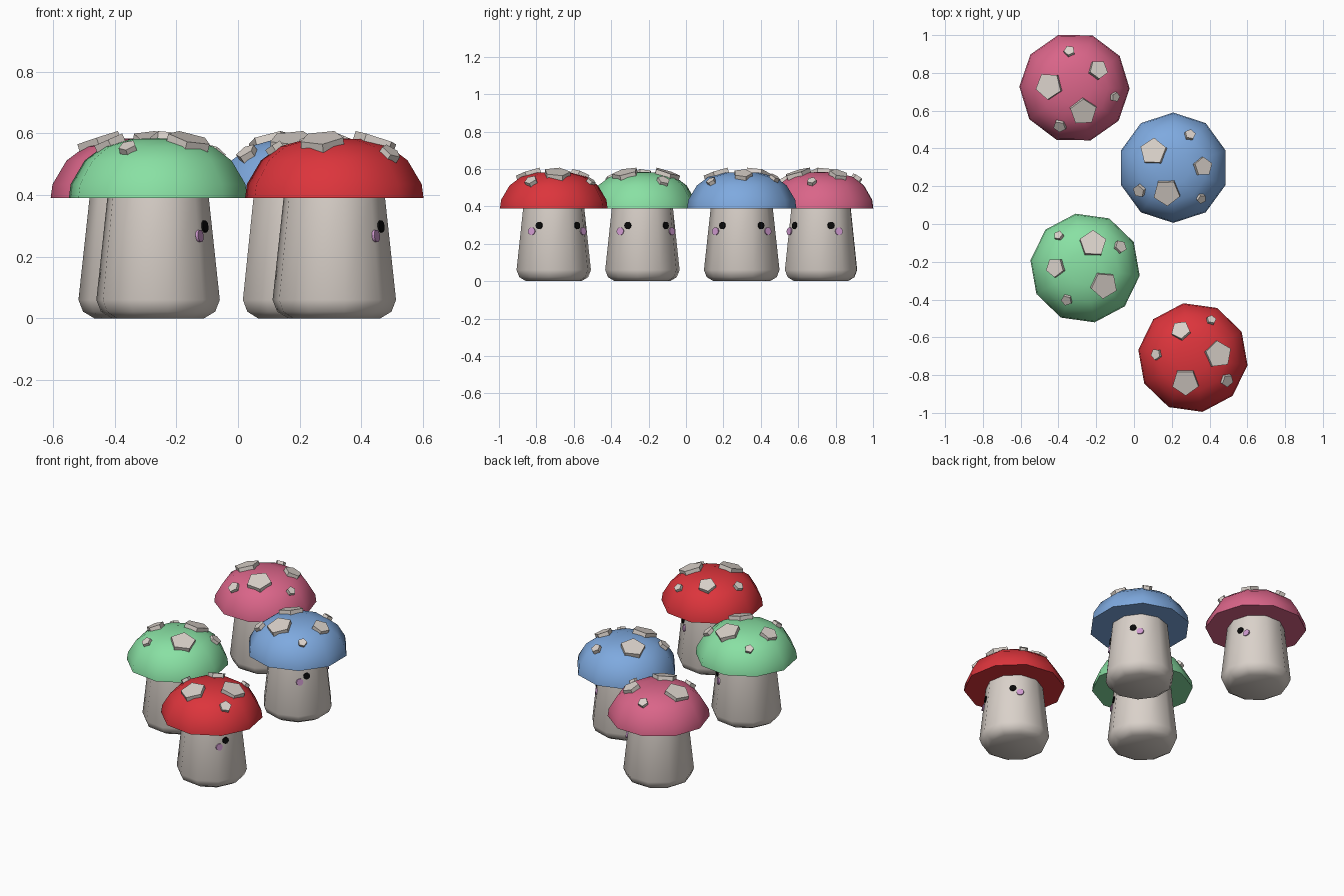
import bpy, bmesh, math
from mathutils import Matrix, Vector

if "Cube" in bpy.data.objects:
    bpy.data.objects.remove(bpy.data.objects["Cube"])


def material(name, rgb):
    m = bpy.data.materials.new(name)
    m.diffuse_color = (*rgb, 1)
    m.use_nodes = True
    m.node_tree.nodes["Principled BSDF"].inputs["Base Color"].default_value = m.diffuse_color
    return m


CREAM = material("cream", (0.70, 0.64, 0.59))
BLACK = material("black", (0.003, 0.003, 0.003))
LILAC = material("lilac", (0.62, 0.32, 0.62))

SIDES = 10
STEM = [(0.15, 0.0), (0.187, 0.022), (0.202, 0.06), (0.165, 0.40)]
CAP = [(0.292, 0.39), (0.286, 0.435), (0.24, 0.512), (0.18, 0.557), (0.09, 0.581)]

# cap spots: angle, distance from axis, radius, tilt (degrees)
SPOTS = [(72, 0.133, 0.073, 18), (129, 0.215, 0.026, 38), (179, 0.154, 0.052, 24),
         (240, 0.190, 0.030, 33), (318, 0.133, 0.073, 18), (391, 0.212, 0.035, 38)]


def finish(name, bm, mat, world, angle=40):
    bmesh.ops.recalc_face_normals(bm, faces=bm.faces[:])
    me = bpy.data.meshes.new(name)
    bm.to_mesh(me)
    bm.free()
    me.materials.append(mat)
    ob = bpy.data.objects.new(name, me)
    bpy.context.collection.objects.link(ob)
    ob.matrix_world = world
    bpy.ops.object.select_all(action='DESELECT')
    ob.select_set(True)
    bpy.context.view_layer.objects.active = ob
    bpy.ops.object.shade_smooth_by_angle(angle=math.radians(angle))


def lathe(name, profile, mat, world, crown=None):
    """Ten-sided turned solid; crown is the height of an optional middle top point."""
    bm = bmesh.new()
    rings = []
    for r, z in profile:
        rings.append([bm.verts.new((r * math.cos(math.radians(18 + 36 * i)),
                                    r * math.sin(math.radians(18 + 36 * i)), z))
                      for i in range(SIDES)])
    for a, b in zip(rings, rings[1:]):
        for i in range(SIDES):
            j = (i + 1) % SIDES
            bm.faces.new((a[i], a[j], b[j], b[i]))
    bm.faces.new(rings[0])
    if crown is None:
        bm.faces.new(rings[-1])
    else:
        top = bm.verts.new((0, 0, crown))
        for i in range(SIDES):
            bm.faces.new((rings[-1][i], rings[-1][(i + 1) % SIDES], top))
    finish(name, bm, mat, world, 50)


def disc(name, sides, radius, depth, mat, world):
    bm = bmesh.new()
    bmesh.ops.create_cone(bm, cap_ends=True, segments=sides, radius1=radius,
                          radius2=radius, depth=depth)
    finish(name, bm, mat, world)


def rot(deg, axis):
    return Matrix.Rotation(math.radians(deg), 4, axis)


def cap_height(r):
    r /= 0.975                      # flat sides sit inside the ring corners
    pts = CAP + [(0, 0.584)]
    for (r1, z1), (r2, z2) in zip(pts, pts[1:]):
        if r2 <= r <= r1:
            return z1 + (z2 - z1) * (r1 - r) / (r1 - r2)
    return 0.39


def mushroom(colour, rgb, x, y, yaw, spot_turn):
    place = Matrix.Translation((x, y, 0))
    body = place @ rot(yaw, 'Z')
    lathe(colour + "_stem", STEM, CREAM, body)
    lathe(colour + "_cap", CAP, material(colour, rgb), body, 0.584)

    # five-sided spots lying on the cap
    for n, (ang, r, size, tilt) in enumerate(SPOTS):
        m = (place @ rot(ang + spot_turn, 'Z') @ Matrix.Translation((r, 0, cap_height(r)))
             @ rot(tilt, 'Y'))
        disc(f"{colour}_spot_{n + 1}", 5, size, 0.036, CREAM, m)

    # eyes and cheeks on the two stem sides either side of the front
    for side, s in (("right", -1), ("left", 1)):
        for part, t, z, size, mat in (("eye", 0.004, 0.298, 0.02, BLACK),
                                      ("cheek", 0.047, 0.267, 0.021, LILAC)):
            apothem = (0.202 - 0.037 * (z - 0.06) / 0.34) * math.cos(math.pi / SIDES)
            m = (body @ rot(36 * s, 'Z') @ Matrix.Translation((apothem + 0.002, s * t, z))
                 @ rot(84, 'Y'))
            disc(f"{colour}_{side}_{part}", 10, size, 0.009, mat, m)


mushroom("red", (0.72, 0.035, 0.045), 0.312, -0.707, 10, -65)
mushroom("green", (0.25, 0.75, 0.37), -0.259, -0.233, 10, 0)
mushroom("blue", (0.21, 0.40, 0.74), 0.208, 0.298, 0, 183)
mushroom("pink", (0.70, 0.13, 0.25), -0.315, 0.722, -19, 218)
